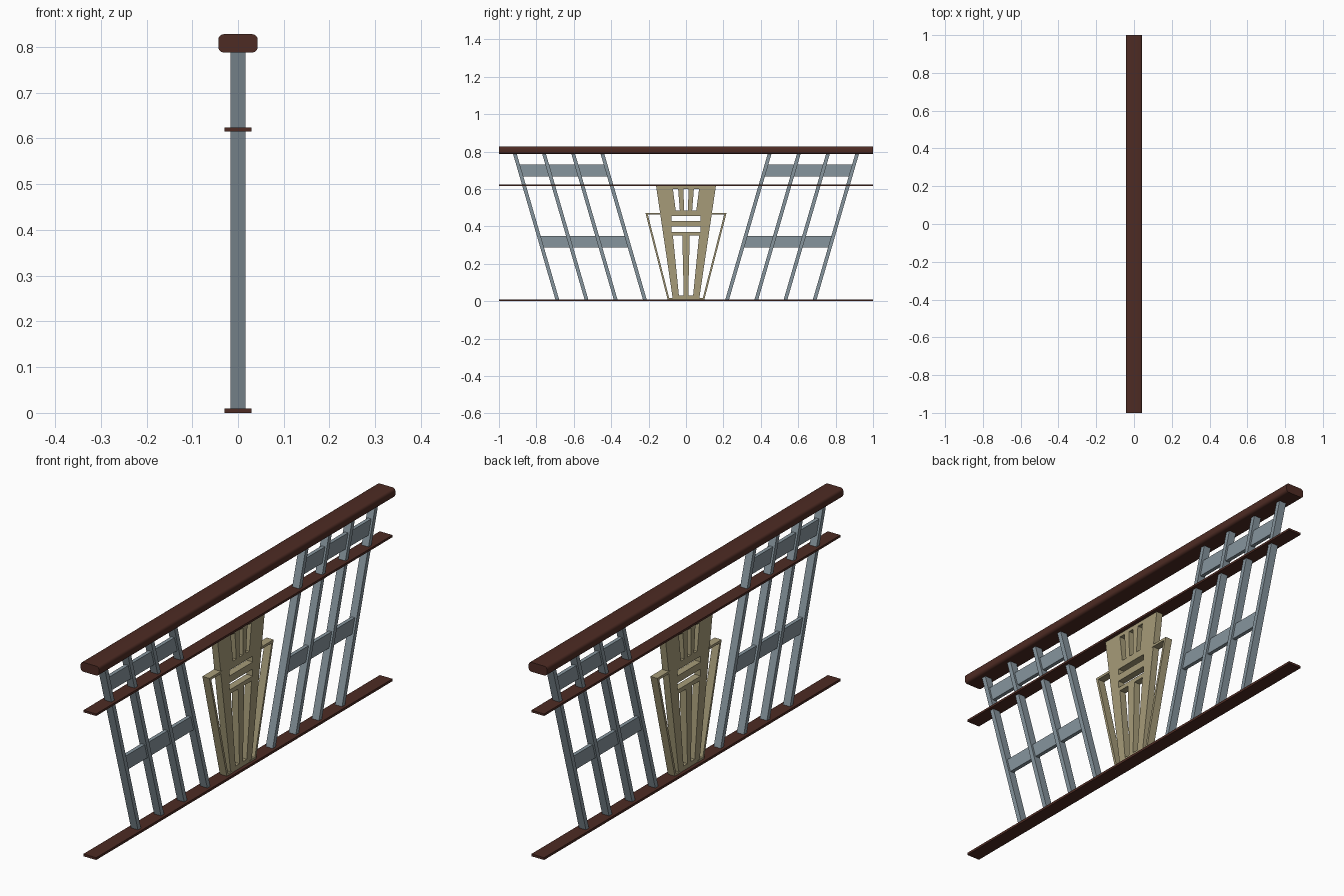
import bpy, bmesh
from mathutils import Matrix

if "Cube" in bpy.data.objects:
    bpy.data.objects.remove(bpy.data.objects["Cube"])

def material(name, rgb):
    m = bpy.data.materials.new(name)
    m.diffuse_color = (*rgb, 1)
    m.use_nodes = True
    m.node_tree.nodes["Principled BSDF"].inputs["Base Color"].default_value = m.diffuse_color
    return m

WOOD = material("dark_brown_wood", (0.075, 0.024, 0.017))
STEEL = material("blue_grey_metal", (0.24, 0.30, 0.34))
TAN = material("tan_metal", (0.38, 0.33, 0.19))

# local (x, y, z) -> world (y, z, x): profiles are drawn in the side view
SIDE = Matrix(((0, 0, 1, 0), (1, 0, 0, 0), (0, 1, 0, 0), (0, 0, 0, 1)))

def plate(name, loops, half_depth, mat):
    """Flat plate from an outline plus hole outlines, given as (y, z)."""
    cu = bpy.data.curves.new(name, 'CURVE')
    cu.dimensions = '2D'
    cu.fill_mode = 'BOTH'
    cu.extrude = half_depth
    for pts in loops:
        s = cu.splines.new('POLY')
        s.points.add(len(pts) - 1)
        for p, (a, b) in zip(s.points, pts):
            p.co = (a, b, 0, 1)
        s.use_cyclic_u = True
    tmp = bpy.data.objects.new(name + "_tmp", cu)
    bpy.context.collection.objects.link(tmp)
    dg = bpy.context.evaluated_depsgraph_get()
    me = bpy.data.meshes.new_from_object(tmp.evaluated_get(dg))
    bpy.data.objects.remove(tmp)
    me.transform(SIDE)
    bm = bmesh.new()
    bm.from_mesh(me)
    bmesh.ops.remove_doubles(bm, verts=bm.verts, dist=1e-5)
    bmesh.ops.recalc_face_normals(bm, faces=bm.faces)
    for f in bm.faces:
        f.smooth = False
    bm.to_mesh(me)
    bm.free()
    me.materials.clear()
    me.materials.append(mat)
    ob = bpy.data.objects.new(name, me)
    bpy.context.collection.objects.link(ob)
    return ob

def box(name, half_x, z0, z1, mat, bevel=0):
    """Full-length rail."""
    bm = bmesh.new()
    bmesh.ops.create_cube(bm, size=1)
    for v in bm.verts:
        v.co = (v.co.x * 2 * half_x, v.co.y * 2, (z0 + z1) / 2 + v.co.z * (z1 - z0))
    if bevel:
        long_edges = [e for e in bm.edges if abs(e.verts[0].co.y - e.verts[1].co.y) > 1]
        bmesh.ops.bevel(bm, geom=long_edges, offset=bevel, segments=4,
                        profile=0.5, affect='EDGES')
    me = bpy.data.meshes.new(name)
    bm.to_mesh(me)
    bm.free()
    me.materials.append(mat)
    ob = bpy.data.objects.new(name, me)
    bpy.context.collection.objects.link(ob)
    return ob

def flip(pts, s):
    return [(y * s, z) for y, z in pts]

# rails
hand = box("handrail", 0.043, 0.788, 0.828, WOOD, 0.012)
bpy.context.view_layer.objects.active = hand
hand.select_set(True)
bpy.ops.object.shade_smooth_by_angle(angle=0.6)
box("middle_rail", 0.03, 0.615, 0.624, WOOD)
box("bottom_rail", 0.03, 0.0, 0.01, WOOD)

# slanted balusters and their cross plates
Z0, Z1, LEAN, W = 0.008, 0.792, 0.228, 0.01
def lean(z):
    return LEAN * (z - Z0) / (Z1 - Z0)

for s, side in ((-1, "left"), (1, "right")):
    for i in range(4):
        y = 0.22 + 0.156 * i
        plate(f"baluster_{side}_{i + 1}", [flip(
            [(y - W, Z0), (y + W, Z0), (y + W + LEAN, Z1), (y - W + LEAN, Z1)], s)],
            0.0165, STEEL)
    for part, a, b in (("lower", 0.287, 0.35), ("upper", 0.667, 0.73)):
        plate(f"{part}_cross_plate_{side}", [flip(
            [(0.22 + lean(a), a), (0.688 + lean(a), a),
             (0.688 + lean(b), b), (0.22 + lean(b), b)], s)], 0.008, STEEL)
    # thin outer frame beside the centre panel
    plate(f"ornament_frame_{side}", [flip(
        [(0.06, 0.008), (0.098, 0.008), (0.217, 0.473), (0.13, 0.473),
         (0.13, 0.463), (0.204, 0.463), (0.09, 0.018), (0.06, 0.018)], s)],
        0.0165, TAN)

# centre panel with cut slots
outline = [(-0.07, 0.008), (0.07, 0.008), (0.16, 0.617), (-0.16, 0.617)]
holes = [[(-0.011, 0.485), (0.011, 0.485), (0.013, 0.6), (-0.013, 0.6)]]
for s in (-1, 1):
    holes.append(flip([(0.033, 0.485), (0.055, 0.485), (0.07, 0.6), (0.042, 0.6)], s))
    holes.append(flip([(0.012, 0.03), (0.038, 0.03), (0.07, 0.352), (0.02, 0.352)], s))
for a, b in ((0.43, 0.455), (0.37, 0.4)):
    holes.append([(-0.078, a), (0.078, a), (0.078, b), (-0.078, b)])
plate("ornament_panel", [outline] + holes, 0.015, TAN)
